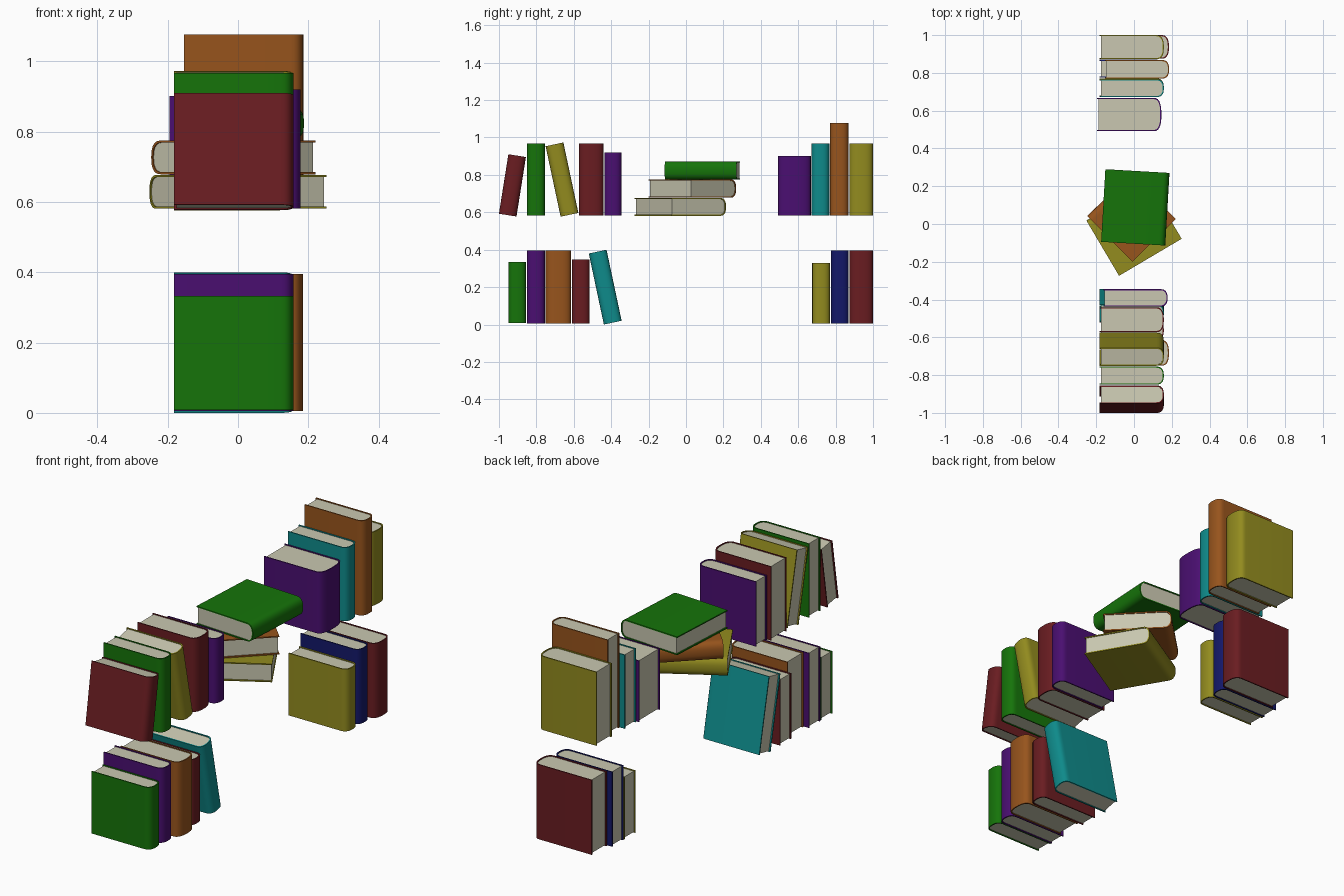
import bpy, bmesh, math
from mathutils import Matrix

if "Cube" in bpy.data.objects:
    bpy.data.objects.remove(bpy.data.objects["Cube"])

DEPTH, BOARD = 0.34, 0.006          # book depth (spine to fore edge), cover thickness
COLOURS = {
    "red": (105, 34, 38), "green": (28, 115, 18), "olive": (145, 138, 36),
    "purple": (75, 22, 112), "orange": (150, 85, 34), "teal": (22, 138, 138),
    "navy": (26, 30, 105), "paper": (200, 198, 175),
}
MATS = {}
for key, rgb in COLOURS.items():
    MATS[key] = bpy.data.materials.new(key)
    MATS[key].diffuse_color = [(c / 255) ** 2.2 for c in rgb] + [1]


def c_profile(x0, x1, half, bulge, n=14):
    """Open outline: fore edge, round the spine, back to the fore edge."""
    pts = [(x0, -half)]
    for i in range(n + 1):
        a = -math.pi / 2 + math.pi * i / n
        c, s = math.cos(a), math.sin(a)
        pts.append((x1 - bulge + bulge * abs(c) ** 0.8,
                    half * math.copysign(abs(s) ** 0.8, s)))
    return pts + [(x0, half)]


def finish(bm, name, mat, matrix):
    bmesh.ops.recalc_face_normals(bm, faces=bm.faces)
    me = bpy.data.meshes.new(name)
    bm.to_mesh(me)
    bm.free()
    ob = bpy.data.objects.new(name, me)
    bpy.context.collection.objects.link(ob)
    ob.matrix_world = matrix
    me.materials.append(MATS[mat])
    bpy.ops.object.select_all(action='DESELECT')
    ob.select_set(True)
    bpy.context.view_layer.objects.active = ob
    bpy.ops.object.shade_smooth_by_angle(angle=math.radians(40))


def book(name, colour, thick, height, matrix):
    """Book centred on its origin: spine on +x, thickness along y, height along z."""
    half, d, h = thick / 2, DEPTH / 2, height / 2
    outer = c_profile(-d, d, half, 0.038)
    inner = c_profile(-d, d - BOARD, half - BOARD, 0.034)

    # wrap-around cover
    bm = bmesh.new()
    rings = [[bm.verts.new((x, y, z)) for x, y in prof]
             for prof, z in ((outer, -h), (outer, h), (inner, h), (inner, -h))]
    for a, b in zip(rings, rings[1:] + rings[:1]):
        for i in range(len(outer) - 1):
            bm.faces.new((a[i], a[i + 1], b[i + 1], b[i]))
    for i in (0, -1):
        bm.faces.new([r[i] for r in rings])
    finish(bm, name + "_cover", colour, matrix)

    # page block, slightly recessed
    bm = bmesh.new()
    prof = c_profile(-d + 0.007, d - BOARD, half - BOARD, 0.034)
    lo, hi = ([bm.verts.new((x, y, z)) for x, y in prof] for z in (-h + 0.004, h - 0.004))
    n = len(prof)
    for i in range(n):
        j = (i + 1) % n
        bm.faces.new((lo[i], lo[j], hi[j], hi[i]))
    bm.faces.new(lo)
    bm.faces.new(hi)
    finish(bm, name + "_pages", "paper", matrix)


# upright books: shelf, colour, y min, y max, z min, z max, x centre
upright = [
    ("lower", "green", -0.95, -0.855, 0.008, 0.333, -0.012),
    ("lower", "purple", -0.85, -0.755, 0.005, 0.395, -0.012),
    ("lower", "orange", -0.75, -0.615, 0.005, 0.395, 0.015),
    ("lower", "red", -0.61, -0.515, 0.005, 0.347, -0.012),
    ("lower", "olive", 0.675, 0.77, 0.005, 0.33, -0.012),
    ("lower", "navy", 0.775, 0.87, 0.005, 0.395, -0.012),
    ("lower", "red", 0.875, 1.0, 0.005, 0.395, 0.015),
    ("upper", "green", -0.85, -0.755, 0.582, 0.967, -0.012),
    ("upper", "red", -0.572, -0.442, 0.582, 0.967, -0.012),
    ("upper", "purple", -0.437, -0.345, 0.582, 0.92, 0.008),
    ("upper", "purple", 0.492, 0.667, 0.582, 0.902, -0.025),
    ("upper", "teal", 0.672, 0.766, 0.582, 0.967, -0.012),
    ("upper", "orange", 0.77, 0.868, 0.582, 1.077, 0.016),
    ("upper", "olive", 0.873, 1.0, 0.582, 0.967, -0.012),
]
for i, (shelf, col, y0, y1, z0, z1, x) in enumerate(upright):
    book(f"{shelf}_{col}_book_{i + 1}", col, y1 - y0, z1 - z0,
         Matrix.Translation((x, (y0 + y1) / 2, (z0 + z1) / 2)))

# leaning books: name, colour, thickness, height, lean, y centre, z centre
leaning = [
    ("lower_leaning_book", "teal", 0.097, 0.388, 12, -0.432, 0.20),
    ("upper_leaning_book", "olive", 0.097, 0.385, 12, -0.663, 0.775),
    ("end_leaning_book", "red", 0.095, 0.322, -9, -0.928, 0.744),
]
for name, col, t, h, lean, y, z in leaning:
    book(name, col, t, h, Matrix.Translation((-0.012, y, z))
         @ Matrix.Rotation(math.radians(lean), 4, 'X'))

# stacked flat books: name, colour, height, spine direction, centre
stack = [
    ("stack_bottom_book", "olive", 0.385, 120.6, (0.0, -0.03, 0.629)),
    ("stack_middle_book", "orange", 0.322, 134.5, (-0.013, 0.034, 0.727)),
    ("stack_top_book", "green", 0.385, -3.3, (0.007, 0.088, 0.824)),
]
for name, col, h, turn, centre in stack:
    book(name, col, 0.096, h, Matrix.Translation(centre)
         @ Matrix.Rotation(math.radians(turn), 4, 'Z')
         @ Matrix.Rotation(math.radians(90), 4, 'X'))

for m in bpy.data.materials:
    if m.users and not m.is_grease_pencil:
        m.use_nodes = True
        m.node_tree.nodes["Principled BSDF"].inputs["Base Color"].default_value = m.diffuse_color
